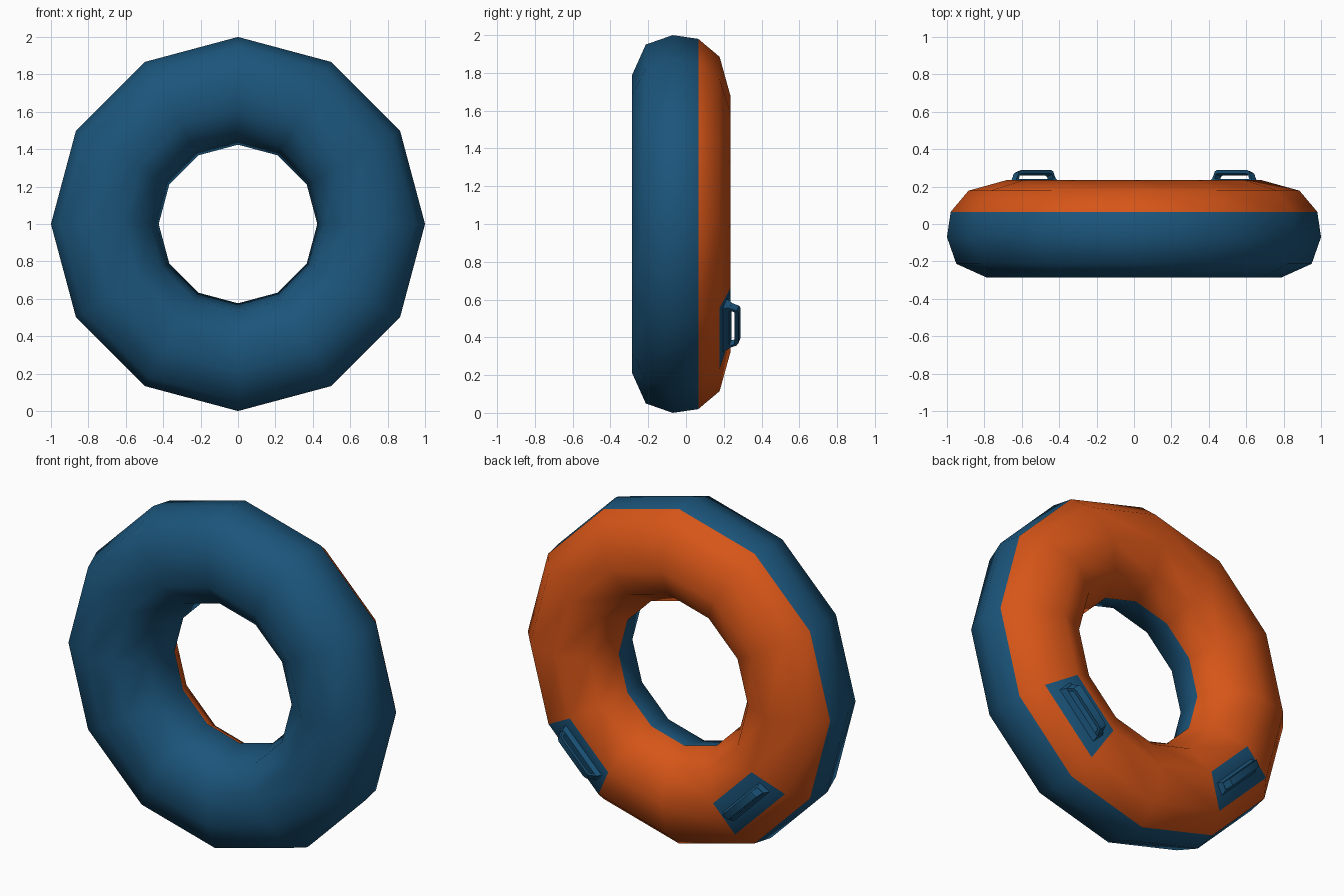
import bpy, math
from math import sin, cos, pi

if "Cube" in bpy.data.objects:
    bpy.data.objects.remove(bpy.data.objects["Cube"])

def material(name, rgb):
    m = bpy.data.materials.new(name)
    m.diffuse_color = (*rgb, 1)
    m.use_nodes = True
    m.node_tree.nodes["Principled BSDF"].inputs["Base Color"].default_value = m.diffuse_color
    return m

blue = material("blue", (0.011, 0.090, 0.197))
orange = material("orange", (0.68, 0.092, 0.009))

def make(name, verts, faces, mats):
    me = bpy.data.meshes.new(name)
    me.from_pydata(verts, [], faces)
    ob = bpy.data.objects.new(name, me)
    bpy.context.collection.objects.link(ob)
    for m in mats:
        me.materials.append(m)
    return ob

def smooth(ob, degrees):
    bpy.ops.object.select_all(action='DESELECT')
    ob.select_set(True)
    bpy.context.view_layer.objects.active = ob
    bpy.ops.object.shade_smooth_by_angle(angle=math.radians(degrees))

# Inflatable ring: (radius, y) cross-section swept round 12 sides
profile = [(0.79, -0.285), (0.95, -0.213), (1.0, -0.07), (0.98, 0.065),
           (0.885, 0.178), (0.68, 0.235), (0.513, 0.158), (0.424, 0.018),
           (0.468, -0.172), (0.61, -0.285)]
N, P = 12, len(profile)
verts, faces, idx = [], [], []
for i in range(N):
    a = 2 * pi * i / N
    verts += [(r * cos(a), y, 1 + r * sin(a)) for r, y in profile]
for i in range(N):
    k = (i + 1) % N
    for j in range(P):
        l = (j + 1) % P
        faces.append((i * P + j, i * P + l, k * P + l, k * P + j))
        # orange back, with blue patches under the two handles
        patch = j == 4 and i in (7, 10)
        idx.append(1 if 3 <= j <= 6 and not patch else 0)
ring = make("swim_ring", verts, faces, [blue, orange])
ring.data.polygons.foreach_set("material_index", idx)
smooth(ring, 80)

# Handles: closed loop grips with a narrow gap, set along the ring
outer = [(-0.155, 0.225), (-0.137, 0.258), (-0.13, 0.274), (-0.113, 0.283),
         (0.113, 0.283), (0.13, 0.274), (0.137, 0.258), (0.155, 0.225)]
inner = [(-0.132, 0.225), (-0.125, 0.252), (-0.121, 0.259), (-0.11, 0.264),
         (0.11, 0.264), (0.121, 0.259), (0.125, 0.252), (0.132, 0.225)]

def handle(name, angle, radius=0.76, half=0.02):
    c, s = cos(angle), sin(angle)

    def place(t, y, d):
        r = radius + d
        return (r * c - t * s, y - 0.3 * d, 1 + r * s + t * c)

    # arched grip
    v, f = [], []
    for o, i in zip(outer, inner):
        for (t, y), d in ((o, -half), (o, half), (i, half), (i, -half)):
            v.append(place(t, y, d))
    for n in range(len(outer) - 1):
        for q in range(4):
            w = (q + 1) % 4
            f.append((4 * n + q, 4 * n + 4 + q, 4 * n + 4 + w, 4 * n + w))
    e = 4 * (len(outer) - 1)
    f += [(0, 1, 2, 3), (e + 3, e + 2, e + 1, e)]
    smooth(make(name + "_grip", v, f, [blue]), 35)

    # tapered base bar closing the loop
    v = []
    for t, y, d in ((0.168, 0.195, 0.04), (0.152, 0.234, 0.022)):
        v += [place(-t, y, -d), place(t, y, -d), place(t, y, d), place(-t, y, d)]
    f = [(0, 1, 2, 3), (4, 5, 6, 7)]
    f += [(q, (q + 1) % 4, (q + 1) % 4 + 4, q + 4) for q in range(4)]
    smooth(make(name + "_base", v, f, [blue]), 30)

handle("left_handle", math.radians(225))
handle("right_handle", math.radians(315))

# Make all face normals point outward
for ob in bpy.context.collection.objects:
    bpy.context.view_layer.objects.active = ob
    bpy.ops.object.mode_set(mode='EDIT')
    bpy.ops.mesh.select_all(action='SELECT')
    bpy.ops.mesh.normals_make_consistent(inside=False)
    bpy.ops.object.mode_set(mode='OBJECT')
